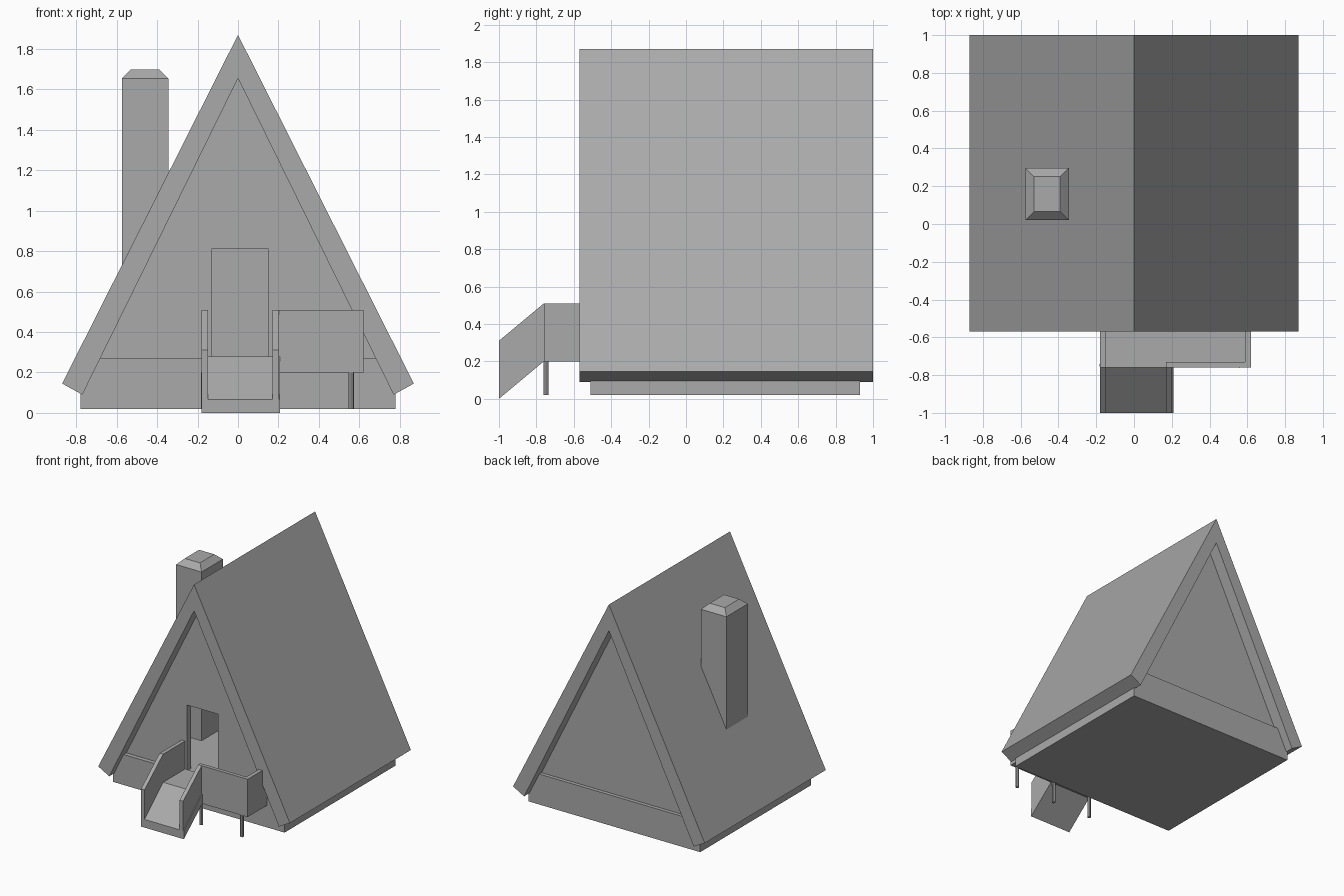
import bpy
import bmesh
from mathutils import Vector

if "Cube" in bpy.data.objects:
    bpy.data.objects.remove(bpy.data.objects["Cube"])

grey = bpy.data.materials.new("plain grey")
grey.use_nodes = True
colour = (0.4, 0.4, 0.4, 1)
grey.diffuse_color = colour
grey.node_tree.nodes["Principled BSDF"].inputs["Base Color"].default_value = colour


def finish(name, bm):
    bmesh.ops.recalc_face_normals(bm, faces=bm.faces)
    mesh = bpy.data.meshes.new(name)
    bm.to_mesh(mesh)
    bm.free()
    mesh.materials.append(grey)
    obj = bpy.data.objects.new(name, mesh)
    bpy.context.collection.objects.link(obj)
    return obj


def prism(name, profile, axis, start, end):
    """Extrude an (x, z) profile along y, or a (y, z) profile along x."""
    bm = bmesh.new()
    place = (lambda a, b: (a, start, b)) if axis == "y" else (lambda a, b: (start, a, b))
    face = bm.faces.new([bm.verts.new(place(a, b)) for a, b in profile])
    result = bmesh.ops.extrude_face_region(bm, geom=[face])
    moved = [v for v in result["geom"] if isinstance(v, bmesh.types.BMVert)]
    length = end - start
    shift = Vector((0, length, 0)) if axis == "y" else Vector((length, 0, 0))
    bmesh.ops.translate(bm, verts=moved, vec=shift)
    return finish(name, bm)


def box(name, x, y, z):
    return prism(name, [(x[0], z[0]), (x[1], z[0]), (x[1], z[1]), (x[0], z[1])], "y", *y)


def mirrored(points):
    """Complete a right-hand profile with its left half."""
    return points + [(-x, z) for x, z in reversed(points) if x != 0]


# House shell
floor = 0.27
apex = (0, 1.655)
wall_foot = (0.682, floor)
prism("roof", [(0, 1.87), (0.87, 0.145), (0.77, 0.09), apex,
               (-0.77, 0.09), (-0.87, 0.145)], "y", -0.57, 1.0)
prism("foundation", mirrored([(0.78, 0.02), (0.78, 0.09), wall_foot]), "y", -0.51, 0.93)
prism("back_wall", [(-0.682, floor), wall_foot, apex], "y", 0.85, 0.9)
prism("front_wall", [(-0.682, floor), (-0.13, floor), (-0.13, 0.81), (0.15, 0.81),
                     (0.15, floor), wall_foot, apex], "y", -0.475, -0.425)

# Chimney, standing on the floor inside, with a tapered cap
chimney = bmesh.new()
rings = []
for z, inset in ((floor, 0), (1.655, 0), (1.70, 0.046)):
    x0, x1, y0, y1 = -0.575 + inset, -0.345 - inset, 0.02 + inset, 0.297 - inset
    rings.append([chimney.verts.new((x, y, z))
                  for x, y in ((x0, y0), (x1, y0), (x1, y1), (x0, y1))])
for low, high in zip(rings, rings[1:]):
    for i in range(4):
        j = (i + 1) % 4
        chimney.faces.new((low[i], low[j], high[j], high[i]))
chimney.faces.new(rings[0])
chimney.faces.new(rings[-1])
finish("chimney", chimney)

# Porch deck and solid railings
back = -0.475
under, deck, top = 0.2, 0.28, 0.51
box("porch_deck", (-0.15, 0.587), (-0.76, back), (under, deck))
box("porch_left_rail", (0.587, 0.62), (-0.76, back), (under, top))
box("porch_right_rail", (-0.18, -0.148), (-0.76, back), (under, top))
box("porch_front_rail", (0.17, 0.587), (-0.76, -0.73), (under, top))

# Sloping ramp and its side rails
prism("ramp", [(-0.76, under), (-0.76, deck), (-1, 0.067), (-1, 0)], "x", -0.18, 0.208)
for name, x in (("ramp_right_rail", -0.18), ("ramp_left_rail", 0.17)):
    prism(name, [(-0.76, deck), (-0.76, top), (-1, 0.31), (-1, 0.067)], "x", x, x + 0.032)

# Porch legs
for i, x in enumerate((-0.17, 0.19, 0.56)):
    leg = bmesh.new()
    bmesh.ops.create_cone(leg, cap_ends=True, segments=8, radius1=0.014, radius2=0.014,
                          depth=under - 0.02)
    bmesh.ops.translate(leg, verts=leg.verts, vec=(x, -0.748, (under + 0.02) / 2))
    finish(f"porch_leg_{i + 1}", leg)
